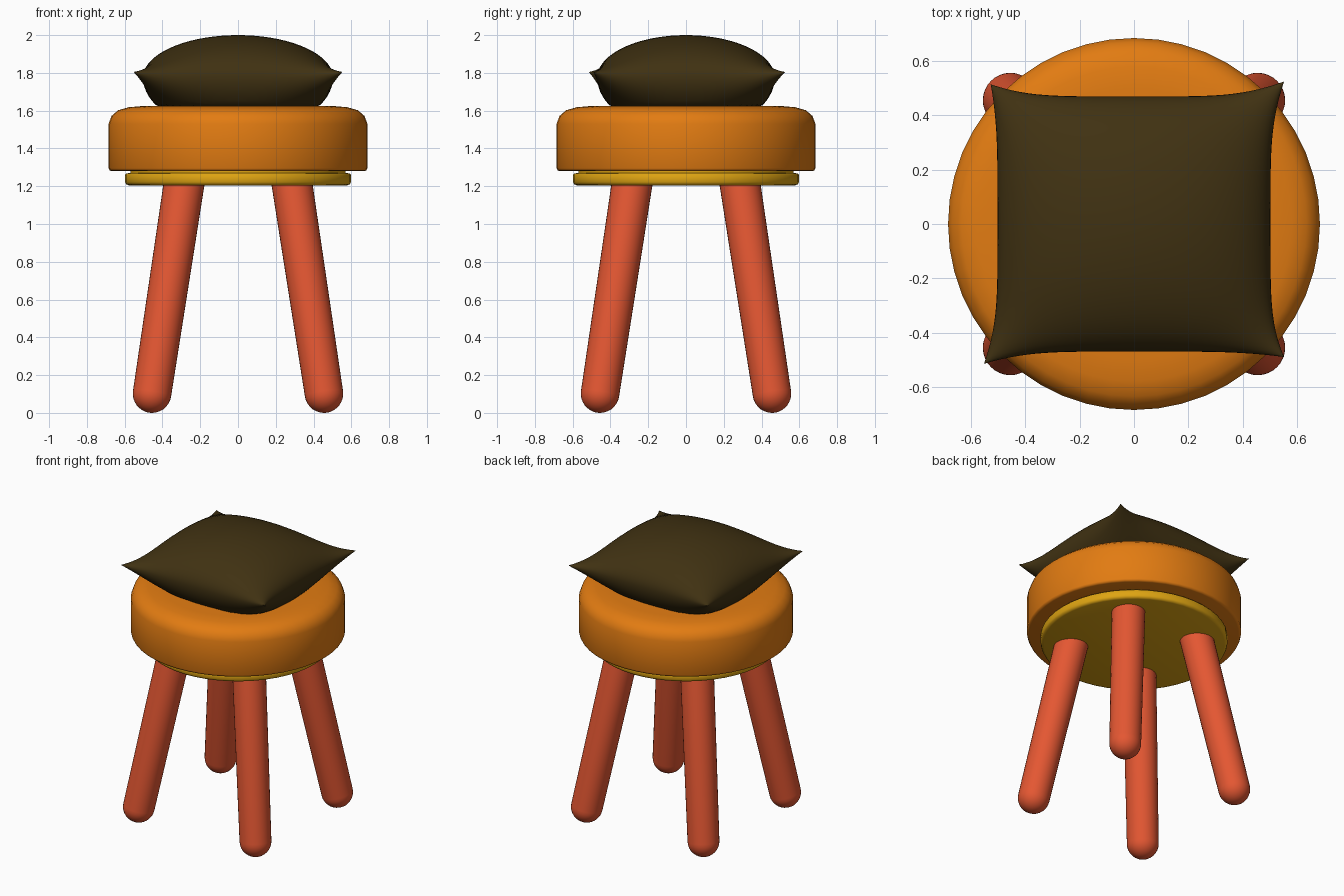
import bpy, bmesh, math
from mathutils import Vector

cube = bpy.data.objects.get("Cube")
if cube:
    bpy.data.objects.remove(cube, do_unlink=True)


def material(name, rgb):
    m = bpy.data.materials.new(name)
    m.use_nodes = True
    m.diffuse_color = (*rgb, 1)
    m.node_tree.nodes["Principled BSDF"].inputs["Base Color"].default_value = (*rgb, 1)
    return m


ORANGE = material("orange", (0.76, 0.2, 0.006))
YELLOW = material("golden yellow", (0.73, 0.37, 0.006))
RED = material("coral red", (0.775, 0.095, 0.032))
BROWN = material("dark brown", (0.051, 0.031, 0.006))


def finish(bm, name, mat, angle=50):
    bmesh.ops.remove_doubles(bm, verts=bm.verts, dist=1e-5)
    bmesh.ops.recalc_face_normals(bm, faces=bm.faces)
    mesh = bpy.data.meshes.new(name)
    bm.to_mesh(mesh)
    bm.free()
    mesh.materials.append(mat)
    ob = bpy.data.objects.new(name, mesh)
    bpy.context.collection.objects.link(ob)
    bpy.ops.object.select_all(action="DESELECT")
    ob.select_set(True)
    bpy.context.view_layer.objects.active = ob
    bpy.ops.object.shade_smooth_by_angle(angle=math.radians(angle))
    return ob


def lathe(name, profile, mat, steps=48):
    """Spin a (radius, height) profile around z."""
    bm = bmesh.new()
    vs = [bm.verts.new((r, 0, z)) for r, z in profile]
    edges = [bm.edges.new(pair) for pair in zip(vs, vs[1:])]
    bmesh.ops.spin(bm, geom=vs + edges, cent=(0, 0, 0), axis=(0, 0, 1),
                   angle=math.tau, steps=steps)
    return finish(bm, name, mat)


# Round padded seat and the plate beneath it
lathe("seat", [(0, 1.625), (0.5, 1.625), (0.58, 1.618), (0.635, 1.602),
               (0.67, 1.572), (0.685, 1.53), (0.685, 1.295), (0.68, 1.284),
               (0.668, 1.28), (0, 1.28)], ORANGE)
lathe("seat_base", [(0, 1.285), (0.57, 1.285), (0.57, 1.27), (0.59, 1.268),
                    (0.598, 1.26), (0.598, 1.222), (0.592, 1.21),
                    (0.578, 1.205), (0, 1.205)], YELLOW)

# Four splayed legs with rounded feet
R = 0.102
foot_arc = [(R * math.sin(a), -R * math.cos(a))
            for a in (math.pi / 2 * i / 8 for i in range(9))]
for end, sy in (("front", -1), ("back", 1)):
    for side, sx in (("left", 1), ("right", -1)):
        foot = Vector((0.455 * sx, 0.455 * sy, R))
        axis = Vector((0.28 * sx, 0.28 * sy, 1.25)) - foot
        leg = lathe(f"{end}_{side}_leg",
                    foot_arc + [(0.108, axis.length), (0, axis.length)], RED, 32)
        leg.rotation_mode = "QUATERNION"
        leg.rotation_quaternion = axis.to_track_quat("Z", "Y")
        leg.location = foot

# Square cushion: domed top, flattened underside, pulled-out corners
N = 36
CORNERS = {(-1, -1): (0.05, 0.045), (1, -1): (0.05, 0.02),
           (-1, 1): (0.025, 0.045), (1, 1): (0.05, 0.055)}


def cushion_point(i, j, top):
    u, v = (math.sin(math.pi * (k / N - 0.5)) for k in (i, j))
    su, sv = (1 if u > 0 else -1), (1 if v > 0 else -1)
    dx, dy = CORNERS[su, sv]
    pull = abs(u * v) ** 5
    x = u * 0.503 + su * dx * pull
    y = v * 0.47 + sv * dy * pull
    puff = math.sqrt(max(0, (1 - u * u) * (1 - v * v)))
    seam = 1.775 + 0.03 * pull
    z = seam + 0.225 * puff if top else max(1.62, seam - 0.29 * puff)
    return x, y, z


bm = bmesh.new()
for top in (True, False):
    grid = [[bm.verts.new(cushion_point(i, j, top)) for j in range(N + 1)]
            for i in range(N + 1)]
    for i in range(N):
        for j in range(N):
            bm.faces.new((grid[i][j], grid[i + 1][j],
                          grid[i + 1][j + 1], grid[i][j + 1]))
finish(bm, "cushion", BROWN, 70)
